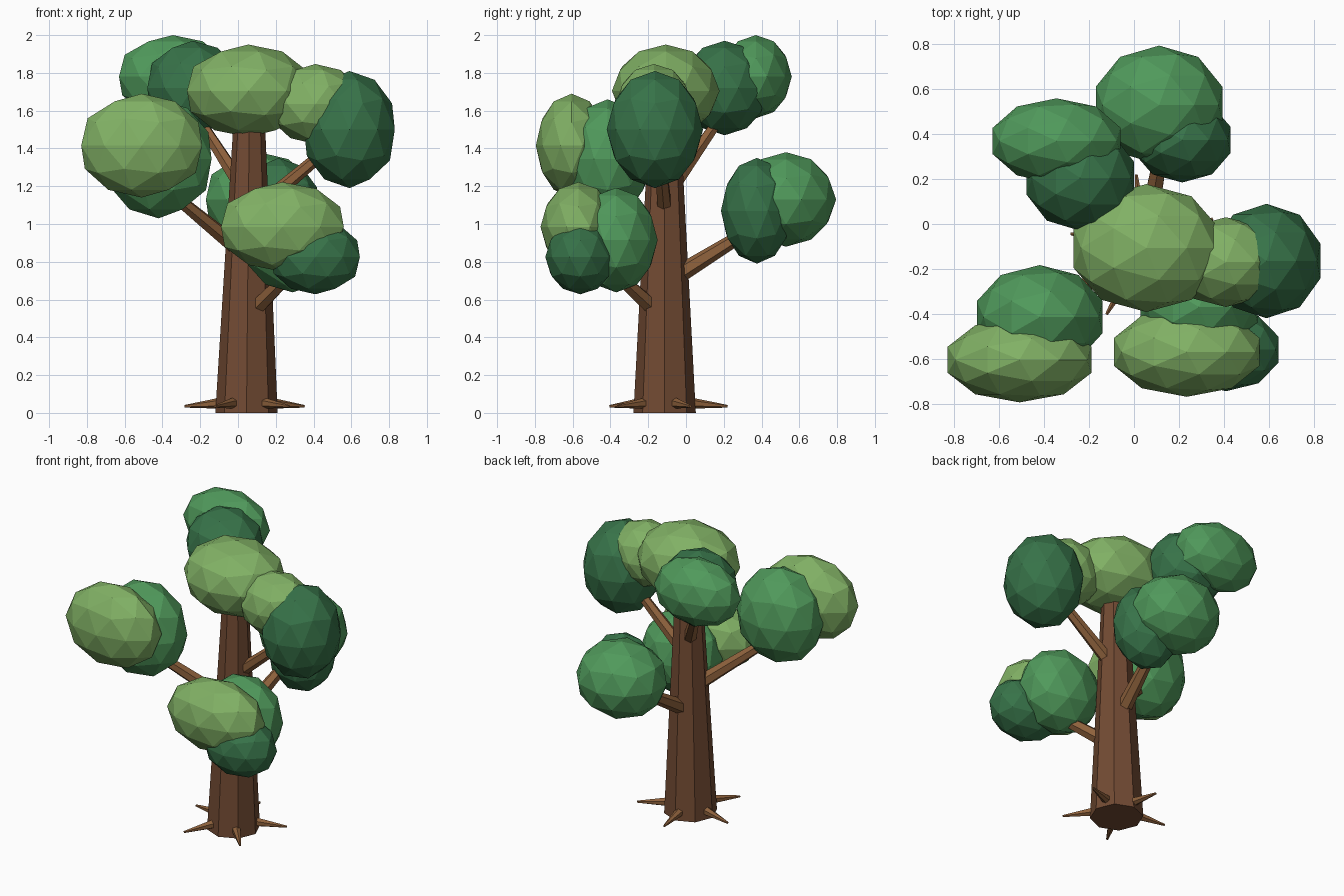
import bpy, bmesh, math
from mathutils import Vector, Matrix

if "Cube" in bpy.data.objects:
    bpy.data.objects.remove(bpy.data.objects["Cube"])


def material(name, rgb):
    m = bpy.data.materials.new(name)
    m.diffuse_color = (*rgb, 1)
    m.use_nodes = True
    m.node_tree.nodes["Principled BSDF"].inputs["Base Color"].default_value = m.diffuse_color
    return m


BARK = material("bark", (0.17, 0.07, 0.033))
WOOD = material("branch_wood", (0.27, 0.12, 0.045))
LIGHT = material("leaf_light", (0.22, 0.44, 0.13))
MID = material("leaf_mid", (0.08, 0.32, 0.105))
DARK = material("leaf_dark", (0.038, 0.17, 0.066))


def finish(bm, name, mat):
    bmesh.ops.recalc_face_normals(bm, faces=bm.faces)
    me = bpy.data.meshes.new(name)
    bm.to_mesh(me)
    bm.free()
    me.materials.append(mat)
    ob = bpy.data.objects.new(name, me)
    bpy.context.collection.objects.link(ob)
    return ob


def limb(name, start, end, r1, r2, sides, mat):
    """Tapered flat-sided limb between two points."""
    a, b = Vector(start), Vector(end)
    d = b - a
    rot = d.to_track_quat('Z', 'Y').to_matrix().to_4x4()
    bm = bmesh.new()
    bmesh.ops.create_cone(bm, cap_ends=True, segments=sides, radius1=r1, radius2=r2,
                          depth=d.length, matrix=Matrix.Translation((a + b) / 2) @ rot)
    return finish(bm, name, mat)


def foliage(name, centre, half, mat):
    """Faceted leaf ball fitted to the given half sizes."""
    bm = bmesh.new()
    bmesh.ops.create_icosphere(bm, subdivisions=2, radius=1)
    fit = [half[i] / max(abs(v.co[i]) for v in bm.verts) for i in range(3)]
    bmesh.ops.scale(bm, vec=fit, verts=bm.verts)
    bmesh.ops.translate(bm, vec=centre, verts=bm.verts)
    return finish(bm, name, mat)


# Trunk: upright tapered octagon
bm = bmesh.new()
bmesh.ops.create_cone(bm, cap_ends=True, segments=8, radius1=0.165, radius2=0.08, depth=1.6,
                      matrix=Matrix.Translation((0.045, -0.113, 0.8)))
for v in bm.verts:
    v.co.x += 0.015 * v.co.z / 1.6
finish(bm, "trunk", BARK)

# Roots: five spikes around the foot
for i in range(5):
    t = math.radians(-48 + 72 * i)
    c, s = math.cos(t), math.sin(t)
    limb(f"root_{i + 1}", (0.045 + 0.1 * c, -0.113 + 0.1 * s, 0.055),
         (0.045 + 0.335 * c, -0.113 + 0.335 * s, 0.035), 0.034, 0.007, 6, WOOD)

# Branches
limb("branch_back", (0.05, -0.06, 0.72), (0.13, 0.36, 0.98), 0.05, 0.032, 6, WOOD)
limb("branch_front", (0.10, -0.18, 0.56), (0.32, -0.42, 0.78), 0.046, 0.032, 6, WOOD)
limb("branch_left", (-0.01, -0.14, 0.88), (-0.40, -0.39, 1.20), 0.046, 0.03, 6, WOOD)
limb("branch_right", (0.10, -0.113, 1.08), (0.48, -0.14, 1.40), 0.042, 0.03, 6, WOOD)
limb("branch_back_left", (0.02, -0.07, 1.2), (-0.21, 0.18, 1.56), 0.042, 0.028, 6, WOOD)

# Foliage clusters
for name, centre, half, mat in [
    ("foliage_top", (0.055, -0.107, 1.705), (0.325, 0.285, 0.245), LIGHT),
    ("foliage_right_upper", (0.41, -0.17, 1.635), (0.24, 0.2, 0.212), LIGHT),
    ("foliage_right_outer", (0.59, -0.165, 1.5), (0.24, 0.255, 0.31), DARK),
    ("foliage_back_left_outer", (-0.345, 0.37, 1.78), (0.285, 0.19, 0.22), MID),
    ("foliage_back_left_inner", (-0.24, 0.205, 1.72), (0.24, 0.235, 0.25), DARK),
    ("foliage_left_outer", (-0.51, -0.605, 1.415), (0.32, 0.19, 0.275), LIGHT),
    ("foliage_left_inner", (-0.42, -0.415, 1.345), (0.28, 0.232, 0.315), MID),
    ("foliage_front_outer", (0.235, -0.57, 0.985), (0.325, 0.2, 0.237), LIGHT),
    ("foliage_front_low", (0.41, -0.56, 0.825), (0.235, 0.185, 0.197), DARK),
    ("foliage_front_inner", (0.29, -0.37, 0.915), (0.26, 0.22, 0.277), MID),
    ("foliage_back_outer", (0.112, 0.53, 1.13), (0.282, 0.265, 0.25), MID),
    ("foliage_back_inner", (0.215, 0.375, 1.07), (0.215, 0.19, 0.28), DARK),
]:
    foliage(name, centre, half, mat)
